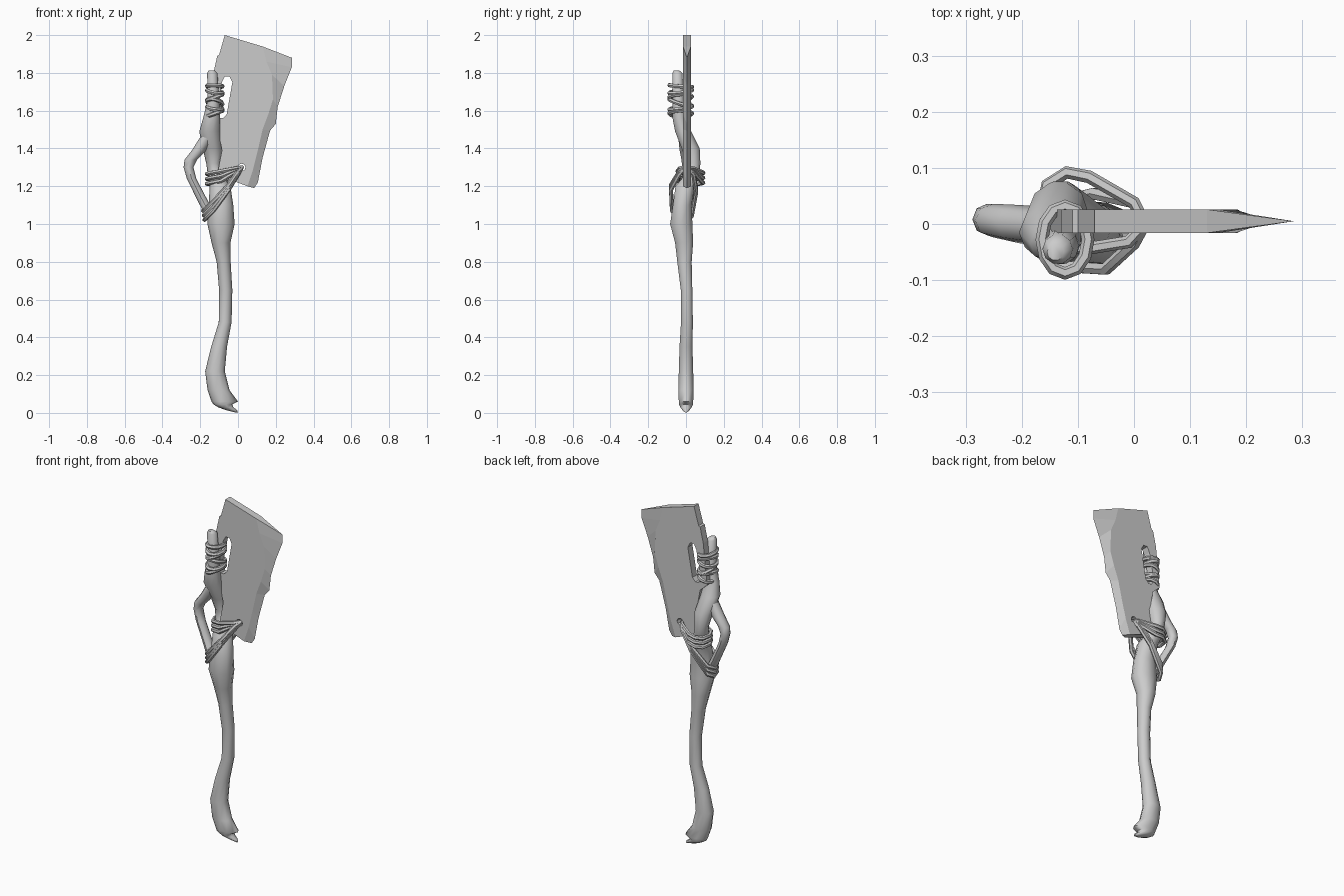
import bpy, bmesh, math
from mathutils import Vector

CM = 0.01  # part sizes below are in hundredths of a unit

if "Cube" in bpy.data.objects:
    bpy.data.objects.remove(bpy.data.objects["Cube"])

grey = bpy.data.materials.new("plain_grey")
grey.use_nodes = True
grey.diffuse_color = (0.6, 0.6, 0.6, 1)
grey.node_tree.nodes["Principled BSDF"].inputs["Base Color"].default_value = grey.diffuse_color


def finish(name, bm):
    """Turn a bmesh into a named object with outward normals."""
    bmesh.ops.recalc_face_normals(bm, faces=bm.faces)
    mesh = bpy.data.meshes.new(name)
    bm.to_mesh(mesh)
    bm.free()
    mesh.materials.append(grey)
    obj = bpy.data.objects.new(name, mesh)
    bpy.context.collection.objects.link(obj)
    return obj


def activate(obj):
    bpy.ops.object.select_all(action="DESELECT")
    obj.select_set(True)
    bpy.context.view_layer.objects.active = obj


def smooth(obj, degrees=50):
    activate(obj)
    bpy.ops.object.shade_smooth_by_angle(angle=math.radians(degrees))


def loft(name, rows, sides=10):
    """Skin level ellipses given as (height, x, y, x radius, y radius)."""
    bm = bmesh.new()
    rings = []
    for z, x, y, rx, ry in rows:
        angles = [math.tau * i / sides for i in range(sides)]
        rings.append([bm.verts.new(Vector((x + rx * math.cos(a), y + ry * math.sin(a), z)) * CM)
                      for a in angles])
    for low, high in zip(rings, rings[1:]):
        for i in range(sides):
            j = (i + 1) % sides
            bm.faces.new((low[i], low[j], high[j], high[i]))
    bm.faces.new(rings[0])
    bm.faces.new(rings[-1])
    obj = finish(name, bm)
    smooth(obj)
    return obj


def layer(bm, outline, y):
    return [bm.verts.new(Vector((x, y, z)) * CM) for x, z in outline]


def wall(bm, a, b):
    for i in range(len(a) - 1):
        bm.faces.new((a[i], a[i + 1], b[i + 1], b[i]))


def rope(name, points, thickness=1.15):
    """Closed cord through the given points."""
    curve = bpy.data.curves.new(name, "CURVE")
    curve.dimensions = "3D"
    curve.bevel_depth = thickness * CM
    curve.bevel_resolution = 1
    spline = curve.splines.new("POLY")
    spline.points.add(len(points) - 1)
    for p, co in zip(spline.points, points):
        p.co = (*(Vector(co) * CM), 1)
    spline.use_cyclic_u = True
    obj = bpy.data.objects.new(name, curve)
    bpy.context.collection.objects.link(obj)
    curve.materials.append(grey)
    activate(obj)
    bpy.ops.object.convert(target="MESH")
    smooth(bpy.context.object)


# Gnarled handle, from hooked foot to the top of the upper prong
loft("handle", [
    (0.2, -0.7, 0, 0.7, 0.5), (1.5, -3.5, 0, 3, 2), (3, -6.5, 0, 4, 3.2),
    (4.5, -8, 0, 5, 4), (6, -7, 0, 7, 4), (12, -10.3, 0, 5.8, 4.3),
    (22, -12.2, 0, 5.2, 4), (35, -10, 0, 4.2, 3.6), (48, -6.8, 0.5, 3.4, 3.3),
    (65, -6.5, 0.3, 3.5, 3.2), (80, -7.6, -0.8, 3.7, 4), (90, -9, -1, 5, 5),
    (100, -9, -2.5, 7.2, 6.2), (110, -9, -2, 6.5, 5.2), (120, -9.5, -0.5, 5.5, 5.3),
    (126, -12, 3.2, 4, 4), (132, -13, 4, 3.8, 3.8), (140, -13.5, 2.5, 5.2, 5),
    (149, -15, -1.5, 5.5, 4.5), (156, -14, -3.5, 4.5, 3.8), (165, -13, -4, 3.2, 3.2),
    (180, -13.6, -4.5, 2.7, 2.7), (181.3, -14, -5, 1.5, 1.5)])

# Side branch that leaves the handle and rejoins it lower down
loft("side_branch", [
    (104, -14, -2.5, 3, 3), (112, -18.5, -1, 2.7, 2.8), (124, -24.6, 0.5, 2.5, 2.8),
    (130, -26.2, 0.8, 2.6, 2.8), (134, -25, 0.6, 3.3, 3), (139, -20.6, 0, 3.8, 3.4),
    (146, -16, -0.5, 4, 3.6)], sides=8)

# Blade: flat plate on the spine side, ground down to a chipped cutting edge
bevel = [(13, 194), (15, 186), (18, 179), (18.5, 166), (16, 158),
         (13, 150), (10.5, 139), (8, 129), (5, 120)]
edge = [(28.5, 188), (28.5, 183), (24.5, 173), (21, 162), (20, 153),
        (17, 149.5), (13, 135), (10.5, 122), (8.5, 119)]
spine = [(1, 121.5), (-11, 126), (-8.5, 139), (-11, 152), (-15.5, 156),
         (-13, 180), (-11, 189), (-10, 189.5), (-7, 200)]
middle, half = 0.5, 2.1
bm = bmesh.new()
front = layer(bm, bevel + spine, middle - half)
back = layer(bm, bevel + spine, middle + half)
tip = layer(bm, edge, middle)
count = len(bevel)
bm.faces.new(front)
bm.faces.new(back)
wall(bm, front[:count], tip)
wall(bm, back[:count], tip)
wall(bm, front[count - 1:] + front[:1], back[count - 1:] + back[:1])
for end in (0, count - 1):
    bm.faces.new((front[end], tip[end], back[end]))
blade = finish("blade", bm)

# Lashing slot and lower hole cut through the blade
slot = [(-8.5, 175), (-7, 178), (-4.5, 178), (-3, 175),
        (-6, 158), (-8, 156), (-10, 156), (-11.5, 160)]
hole = [(2 + 2 * math.cos(math.tau * i / 8), 130 + 2 * math.sin(math.tau * i / 8))
        for i in range(8)]
for outline in (slot, hole):
    bm = bmesh.new()
    a, b = layer(bm, outline, -9), layer(bm, outline, 9)
    bm.faces.new(a)
    bm.faces.new(b)
    wall(bm, a + a[:1], b + b[:1])
    cutter = finish("blade_cutter", bm)
    cutter.hide_render = True
    cut = blade.modifiers.new("opening", "BOOLEAN")
    cut.operation, cut.solver, cut.object = "DIFFERENCE", "EXACT", cutter
    activate(blade)
    bpy.ops.object.modifier_apply(modifier=cut.name)
    bpy.data.objects.remove(cutter)

# Upper lashing: tilted loops round the prong and the bar beside the slot
for n, tilt in enumerate((1.5, -1, 2, -1.5, 1, -0.5)):
    loop = []
    for i in range(12):
        a = math.tau * i / 12
        loop.append((-12.3 + 4.1 * math.cos(a), -2.8 + 6 * math.sin(a),
                     158.5 + 2.9 * n + tilt * math.cos(a + n)))
    rope(f"upper_lashing_{n + 1}", loop)

# Middle lashing: from the hole round the handle neck
for n in range(3):
    d = 2.6 * n
    rope(f"middle_lashing_{n + 1}", [
        (2, 0, 130), (-1, -3.2, 129.5 - d / 3), (-9, -4.5, 128 - d), (-14.5, -2.5, 127 - d),
        (-16.5, 2, 126.5 - d), (-15.5, 7, 126.5 - d), (-12, 9.2, 127 - d),
        (-8, 8.4, 127.5 - d), (0, 3.8, 129.5 - d / 3)])

# Long lashing: from the hole down round the foot of the side branch
for n in range(3):
    d = 2.4 * n
    rope(f"long_lashing_{n + 1}", [
        (2, 0, 130), (0, -3.4, 128 - d / 3), (-5, -8, 120.5 - d / 2), (-13, -7.5, 112 - d),
        (-17, -4.5, 108 - d), (-18.5 + d / 6, -0.5, 107 - d), (-16, 3.2, 109 - d),
        (-7, 5.4, 119 - d / 2), (0, 3.8, 128 - d / 3)])
